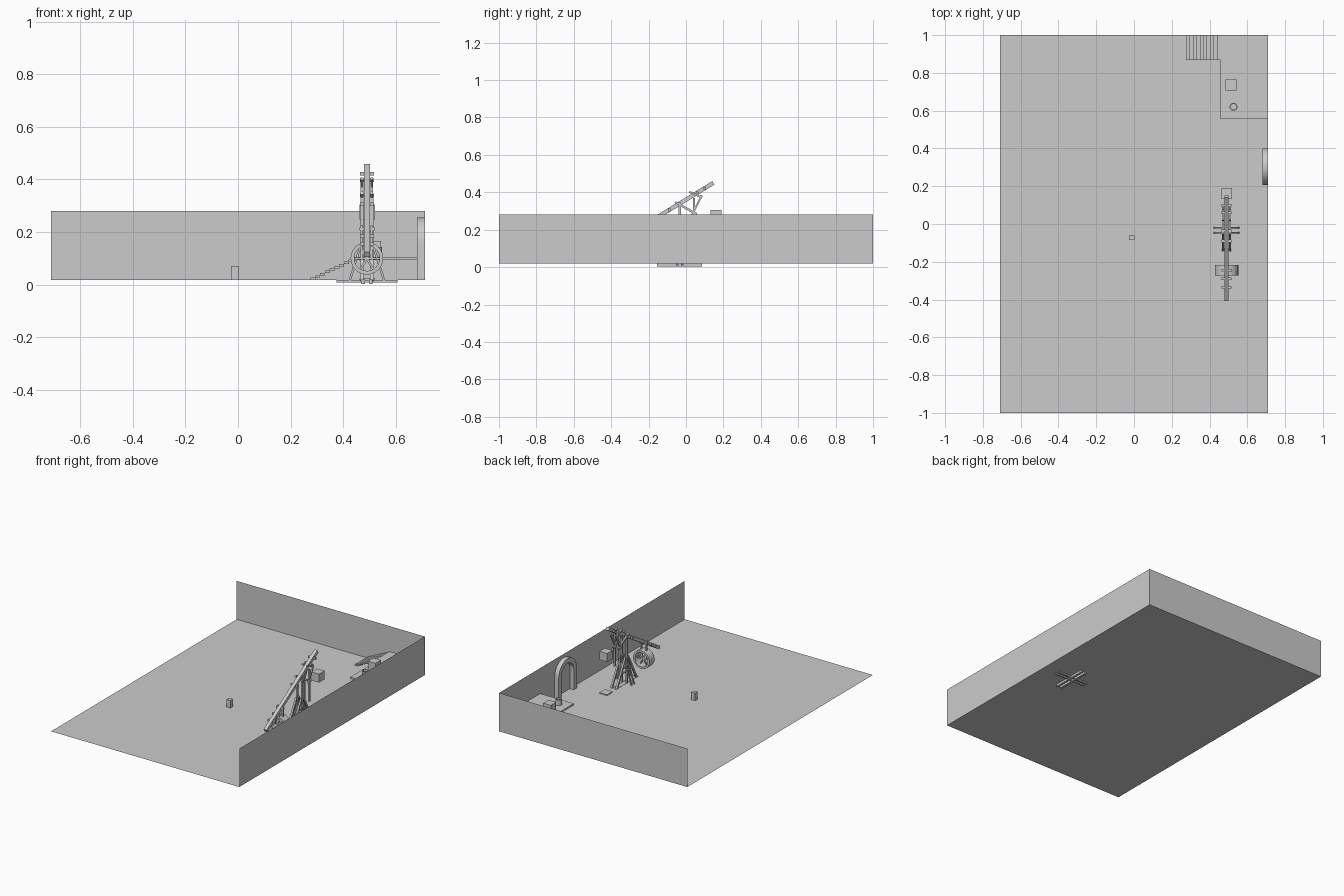
import bpy, bmesh, math
from mathutils import Vector

if "Cube" in bpy.data.objects:
    bpy.data.objects.remove(bpy.data.objects["Cube"])

FLOOR = 0.018
CX = 0.49          # centre line of the catapult


def mesh_obj(name, verts, faces):
    me = bpy.data.meshes.new(name)
    me.from_pydata(verts, [], faces)
    ob = bpy.data.objects.new(name, me)
    bpy.context.collection.objects.link(ob)
    return ob


def box(name, x0, x1, y0, y1, z0, z1):
    v = [(x, y, z) for x in (x0, x1) for y in (y0, y1) for z in (z0, z1)]
    f = [(0, 1, 3, 2), (4, 6, 7, 5), (0, 4, 5, 1), (2, 3, 7, 6), (0, 2, 6, 4), (1, 5, 7, 3)]
    return mesh_obj(name, v, f)


def beam(name, p, q, w=0.012, d=0.012):
    """Rectangular timber from p to q."""
    p, q = Vector(p), Vector(q)
    a = (q - p).normalized()
    s = Vector((1, 0, 0)) if abs(a.x) < 0.8 else Vector((0, 1, 0))
    s = (s - a * s.dot(a)).normalized()
    t = a.cross(s)
    v = [c + s * i * w / 2 + t * j * d / 2 for c in (p, q) for i, j in ((-1, -1), (1, -1), (1, 1), (-1, 1))]
    f = [(3, 2, 1, 0), (4, 5, 6, 7)] + [(i, (i + 1) % 4, (i + 1) % 4 + 4, i + 4) for i in range(4)]
    return mesh_obj(name, v, f)


def ring(name, c, r_out, r_in, depth, axis, n=24):
    """Flat-sided ring around the y or z axis."""
    v, f = [], []
    for i in range(n):
        a = 2 * math.pi * i / n
        for r, h in ((r_out, -1), (r_out, 1), (r_in, 1), (r_in, -1)):
            u, w, k = r * math.cos(a), r * math.sin(a), h * depth / 2
            v.append(Vector(c) + Vector((u, k, w) if axis == 'y' else (u, w, k)))
        m = (i + 1) % n
        f += [(4 * i + j, 4 * m + j, 4 * m + (j + 1) % 4, 4 * i + (j + 1) % 4) for j in range(4)]
    ob = mesh_obj(name, v, f)
    bm = bmesh.new()
    bm.from_mesh(ob.data)
    bmesh.ops.recalc_face_normals(bm, faces=bm.faces)
    bm.to_mesh(ob.data)
    bm.free()
    return ob


# courtyard ground and two walls, single sheets
X, T = 0.71, 0.28
mesh_obj("courtyard_ground", [(-X, -1, FLOOR), (X, -1, FLOOR), (X, 1, FLOOR), (-X, 1, FLOOR)], [(0, 1, 2, 3)])
mesh_obj("right_wall", [(X, -1, FLOOR), (X, 1, FLOOR), (X, 1, T), (X, -1, T)], [(3, 2, 1, 0)])
mesh_obj("back_wall", [(-X, 1, FLOOR), (X, 1, FLOOR), (X, 1, T), (-X, 1, T)], [(0, 1, 2, 3)])

# raised platform, steps and things standing on it
box("platform", 0.457, X, 0.556, 1, 0.094, 0.106)
for i in range(10):
    x, z = 0.276 + i * 0.0181, FLOOR + i * 0.0086
    box(f"step_{i}", x, x + 0.0185, 0.868, 1, z, z + 0.009)
box("platform_crate", 0.485, 0.543, 0.706, 0.764, 0.106, 0.165)
ring("barrel_rim", (0.527, 0.62, 0.125), 0.021, 0.015, 0.038, 'z', 16)

# loose blocks
box("small_post", -0.026, 0.003, -0.086, -0.06, FLOOR, 0.07)
box("hanging_block", 0.462, 0.52, 0.132, 0.19, 0.247, 0.305)
box("ground_slab", 0.462, 0.52, 0.132, 0.19, FLOOR, 0.024)

# doorway arch against the right wall
cy, cz, ro, ri = 0.303, 0.158, 0.0975, 0.065
path = [(1, FLOOR - cz)] + [(math.cos(math.pi * i / 20), None) for i in range(21)] + [(-1, FLOOR - cz)]
prof = []
for k, (c, low) in enumerate(path):
    a = math.pi * (k - 1) / 20
    for r in (ro, ri):
        prof.append((cy + r * c, cz + (low if low is not None else r * math.sin(a))))
n = len(prof)
verts = [(x, y, z) for x in (0.68, X) for y, z in prof]
faces = []
for i in range(0, n - 2, 2):
    faces += [(i, i + 1, i + 3, i + 2), (n + i, n + i + 2, n + i + 3, n + i + 1),
              (i, i + 2, n + i + 2, n + i), (i + 1, n + i + 1, n + i + 3, i + 3)]
faces += [(0, n, n + 1, 1), (n - 2, n - 1, 2 * n - 1, 2 * n - 2)]
arch = mesh_obj("arch", verts, faces)
for p in arch.data.polygons:
    p.use_smooth = abs(p.normal.x) < 0.5 and len(p.vertices) == 4
bpy.context.view_layer.objects.active = arch
arch.select_set(True)
bpy.ops.object.shade_smooth_by_angle()

# catapult base: long skids and cross timbers
for s in (-1, 1):
    x = CX + s * 0.015
    box("skid", x - 0.007, x + 0.007, -0.155, 0.085, 0.003, 0.02)
for y in (-0.047, -0.02):
    box("cross_timber", 0.375, 0.607, y - 0.006, y + 0.006, 0.009, 0.0175)

# catapult tower, both sides
for s in (-1, 1):
    x = CX + s * 0.0185
    beam("king_post", (x, -0.034, 0.01), (x, -0.034, 0.345))
    beam("rear_post", (x, 0.042, 0.15), (x, 0.042, 0.37), 0.01, 0.01)
    beam("front_leg", (x, -0.14, 0.015), (x, -0.045, 0.2))
    beam("rear_leg", (x, 0.075, 0.015), (x, -0.022, 0.2))
    beam("low_rail", (x, -0.095, 0.1), (x, 0.03, 0.1), 0.01, 0.01)
    beam("upper_brace", (x, -0.057, 0.348), (x, 0.058, 0.282), 0.01, 0.012)
    beam("slanted_strut", (x, 0.03, 0.275), (x, 0.085, 0.385), 0.01, 0.01)
    beam("arm_plate", (x, 0.018, 0.402), (x, 0.086, 0.372), 0.01, 0.01)
    for y in (-0.047, -0.02):
        beam("side_brace", (CX + s * 0.066, y, 0.014), (x, y, 0.165), 0.008, 0.008)

# throwing arm and the pins through it
arm_a, arm_b = Vector((CX, -0.402, 0.115)), Vector((CX, 0.146, 0.45))
beam("throwing_arm", arm_a, arm_b, 0.023, 0.022)
for y in (-0.335, -0.29, -0.09, -0.035, 0.06, 0.1):
    z = arm_a.z + (y - arm_a.y) * 0.611
    beam("arm_pin", (CX - 0.027, y, z), (CX + 0.027, y, z), 0.014, 0.014)

# counterweight drum hung under the arm
wy, wz = -0.245, 0.1
ring("counterweight_rim", (CX, wy, wz), 0.062, 0.048, 0.054, 'y', 24)
for a in (0, math.pi / 3, 2 * math.pi / 3):
    d = Vector((math.cos(a), 0, math.sin(a))) * 0.054
    beam("rim_spoke", Vector((CX, wy, wz)) - d, Vector((CX, wy, wz)) + d, 0.008, 0.008)
for s in (-1, 1):
    beam("hanger", (CX + s * 0.019, wy, wz), (CX + s * 0.019, wy, 0.225), 0.01, 0.012)
beam("hanger_pin", (CX - 0.028, wy, 0.212), (CX + 0.028, wy, 0.212))
